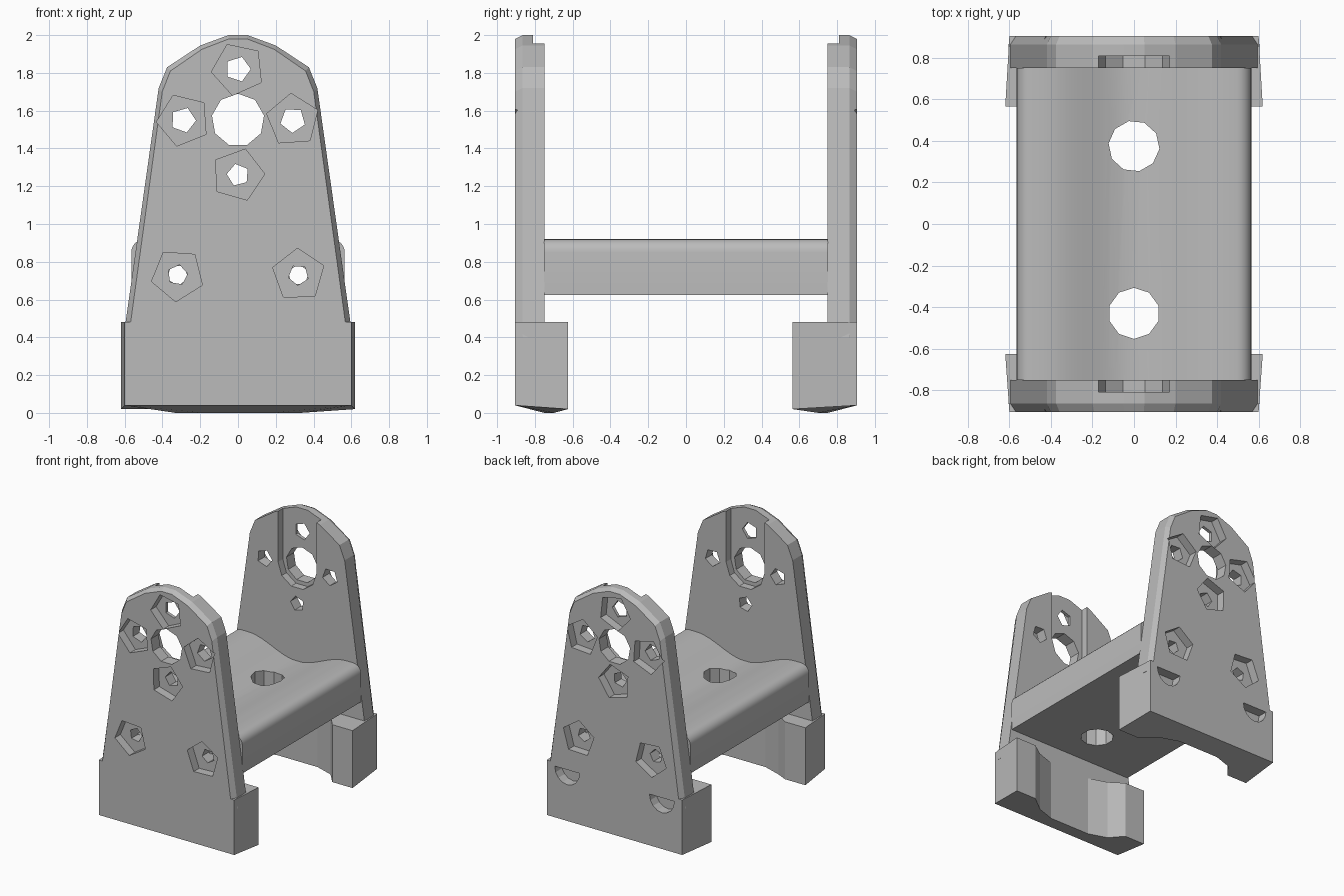
import bpy, bmesh, math
from mathutils import Vector

cube = bpy.data.objects.get("Cube")
if cube:
    bpy.data.objects.remove(cube, do_unlink=True)

grey = bpy.data.materials.new("plain_grey")
grey.use_nodes = True
COLOUR = (0.5, 0.5, 0.5, 1)
grey.diffuse_color = COLOUR
grey.node_tree.nodes["Principled BSDF"].inputs["Base Color"].default_value = COLOUR


def loft(name, loops):
    """Closed solid through matching loops of points."""
    bm = bmesh.new()
    rings = [[bm.verts.new(p) for p in loop] for loop in loops]
    for a, b in zip(rings, rings[1:]):
        for i in range(len(a)):
            j = (i + 1) % len(a)
            bm.faces.new((a[i], a[j], b[j], b[i]))
    bm.faces.new(rings[0])
    bm.faces.new(rings[-1])
    bmesh.ops.recalc_face_normals(bm, faces=bm.faces)
    mesh = bpy.data.meshes.new(name)
    bm.to_mesh(mesh)
    bm.free()
    mesh.materials.append(grey)
    obj = bpy.data.objects.new(name, mesh)
    bpy.context.collection.objects.link(obj)
    return obj


def along_y(name, outline, y0, y1):
    return loft(name, [[(x, y, z) for x, z in outline] for y in (y0, y1)])


def along_z(name, outline, z0, z1):
    return loft(name, [[(x, y, z) for x, y in outline] for z in (z0, z1)])


def ngon(cx, cy, r, sides, phase=0):
    step = math.tau / sides
    start = math.radians(phase)
    return [(cx + r * math.cos(start + i * step), cy + r * math.sin(start + i * step))
            for i in range(sides)]


def combine(obj, other, operation="DIFFERENCE"):
    other.hide_render = True
    mod = obj.modifiers.new("cut", "BOOLEAN")
    mod.operation = operation
    mod.solver = "EXACT"
    mod.object = other
    bpy.context.view_layer.objects.active = obj
    bpy.ops.object.modifier_apply(modifier=mod.name)
    bpy.data.objects.remove(other, do_unlink=True)


def mirrored(half):
    return half + [(-x, v) for x, v in reversed(half)]


# Bolt positions: x, z, turn of the five-sided recess, hole radius
BOLTS = [(0, 1.82, 42, .068), (-.29, 1.55, 40, .068), (.29, 1.55, 22, .068),
         (0, 1.26, 2, .06), (-.32, .73, 50, .055), (.32, .73, 20, .055)]
OUT, IN = .905, .75


def end_plate(name, s, foot_y):
    # Tapered arch with a chamfered outer rim
    arch = mirrored([(.605, .4), (.595, .48), (.42, 1.72), (.375, 1.83), (.2, 1.945), (.05, 2)])
    rim = [(x * .955, z - (.02 if z > 1.7 else 0)) for x, z in arch]
    plate = loft(name, [[(x, s * IN, z) for x, z in arch],
                        [(x, s * (OUT - .04), z) for x, z in arch],
                        [(x, s * OUT, z) for x, z in rim]])

    # Base with two feet and a scooped middle
    plan = mirrored([(.6, s * OUT), (.62, s * foot_y), (.44, s * foot_y),
                     (.33, s * .7), (.18, s * IN)])
    base = along_z("base", plan, .02, .48)
    for v in base.data.vertices:
        if v.co.z < .1:
            if abs(v.co.y) > .9:
                v.co.z = .04
            elif abs(v.co.x) < .4:
                v.co.z = 0
    combine(plate, base, "UNION")

    # Recessed bolt holes
    for x, z, turn, r in BOLTS:
        combine(plate, along_y("recess", ngon(x, z, .142, 5, turn), s * (OUT - .07), s * 1.1))
        combine(plate, along_y("bolt_hole", ngon(x, z, r, 5, turn + 30), s * .6, s * 1.1))

    # Central bearing hole, with a slot open to the top on the inner face
    combine(plate, along_y("bearing_hole", ngon(0, 1.55, .14, 9, 10), s * .6, s * 1.1))
    slot = [(.17, 2.2), (-.17, 2.2)] + [
        (.17 * math.cos(a), 1.55 + .17 * math.sin(a))
        for a in (math.pi + i * math.pi / 5 for i in range(6))]
    combine(plate, along_y("slot", slot, s * .6, s * .81))

    # Half-round pockets, on the back plate only
    if s > 0:
        for x in (-.42, .42):
            half_disc = [(x + .11 * math.cos(a), .45 + .12 * math.sin(a))
                         for a in (math.pi + i * math.pi / 8 for i in range(9))]
            combine(plate, along_y("pocket", half_disc, OUT - .08, 1.1))
    return plate


front_plate = end_plate("front_plate", -1, -(-.625))
back_plate = end_plate("back_plate", 1, .565)


# Saddle: flat bottom, rounded shoulders, smooth dip along the middle
def dip(x):
    return .80 + .06 * (1 - math.cos(math.pi * min(abs(x) / .44, 1)))


half = [(.565, .625)]
half += [(.495 + .07 * math.cos(a), .85 + .07 * math.sin(a))
         for a in (i * math.pi / 12 for i in range(7))]
half += [(x, dip(x)) for x in (.44 - i * .04 for i in range(11))]
saddle = along_y("saddle", mirrored(half), -.752, .752)

# Two upright holes, and the long bolt holes that run through the saddle
for y, turn in ((.375, 30), (-.43, 18)):
    combine(saddle, along_z("upright_hole", ngon(0, y, .123, 10, turn), .4, 1.2))
for x in (-.32, .32):
    combine(saddle, along_y("long_hole", ngon(x, .73, .05, 10), -.9, .9))

bpy.ops.object.select_all(action="DESELECT")
saddle.select_set(True)
bpy.context.view_layer.objects.active = saddle
bpy.ops.object.shade_smooth_by_angle(angle=math.radians(30))
